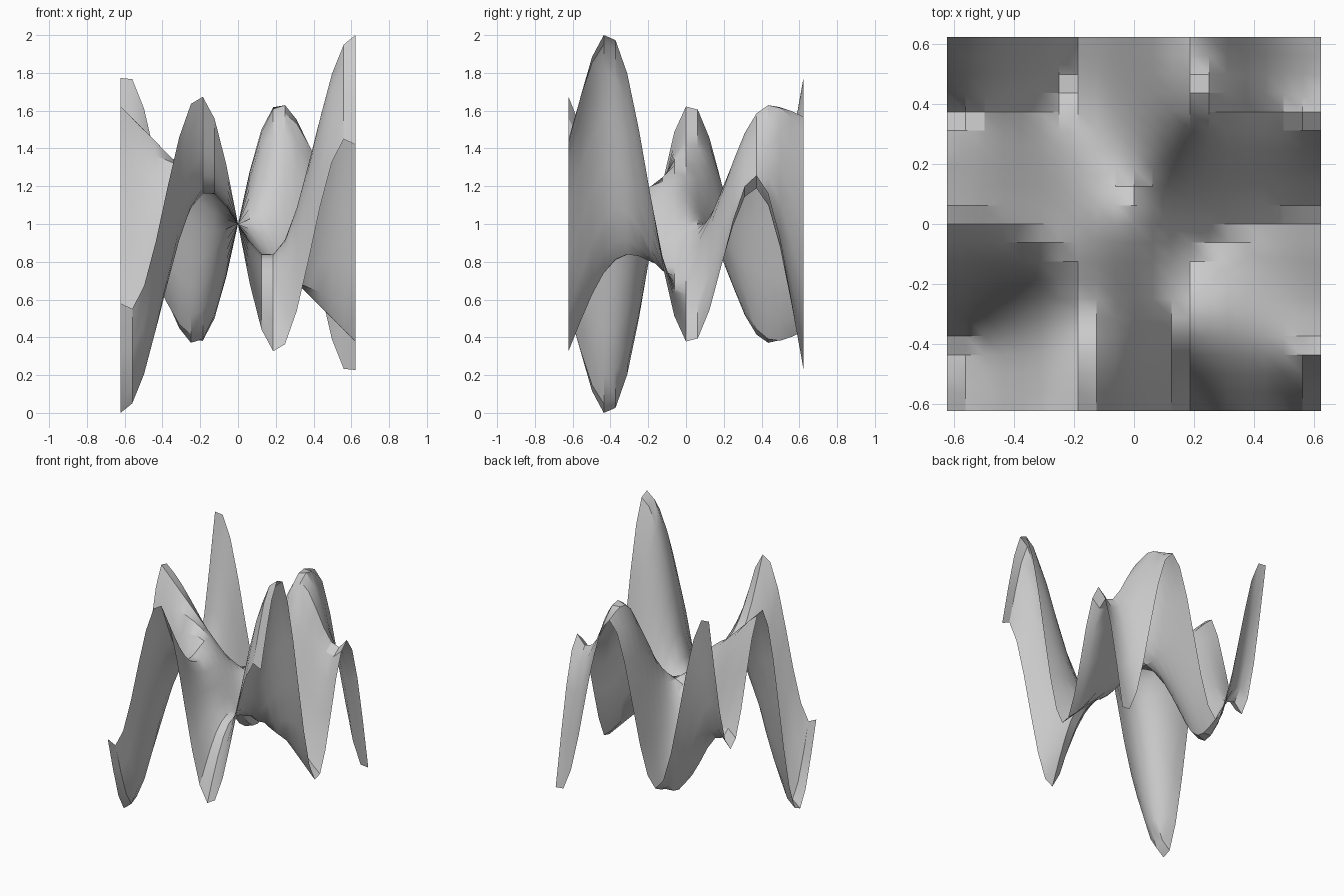
import bpy
import bmesh
from math import sin, cos, radians

cube = bpy.data.objects.get("Cube")
if cube:
    bpy.data.objects.remove(cube, do_unlink=True)

STEPS = 20        # cells along each side
HALF = 5.0        # half width of the domain
SCALE = 0.12441   # domain units to model units


def height(x, y):
    return y * sin(x) - x * cos(y)


# Plain grey material
grey = bpy.data.materials.new("plain grey")
grey.use_nodes = True
colour = (0.6, 0.6, 0.6, 1.0)
grey.diffuse_color = colour
grey.node_tree.nodes["Principled BSDF"].inputs["Base Color"].default_value = colour

# Wavy sheet: a square grid raised by the height function
bm = bmesh.new()
axis = [-HALF + 2 * HALF * i / STEPS for i in range(STEPS + 1)]
rows = [[bm.verts.new((x * SCALE, y * SCALE, 1 + height(x, y) * SCALE))
         for x in axis] for y in axis]
for low, high in zip(rows, rows[1:]):
    for i in range(STEPS):
        bm.faces.new((low[i + 1], high[i + 1], high[i], low[i]))
bm.normal_update()

mesh = bpy.data.meshes.new("wavy_sheet")
bm.to_mesh(mesh)
bm.free()
mesh.materials.append(grey)
sheet = bpy.data.objects.new("wavy_sheet", mesh)
bpy.context.collection.objects.link(sheet)

# Smooth shading with the steep ridges kept sharp
bpy.ops.object.select_all(action='DESELECT')
sheet.select_set(True)
bpy.context.view_layer.objects.active = sheet
bpy.ops.object.shade_smooth_by_angle(angle=radians(30))
